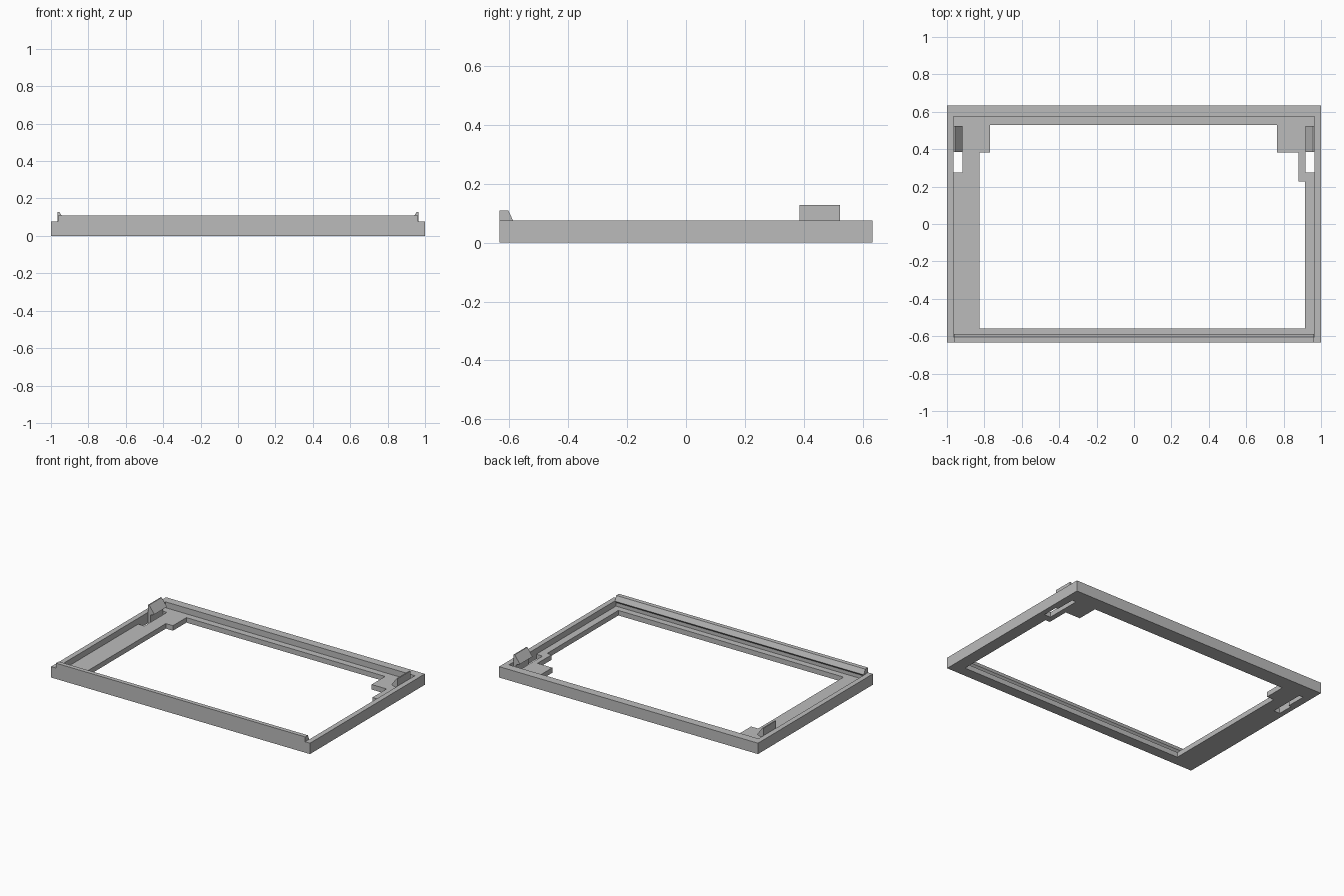
import bpy, bmesh
from mathutils import Vector

cube = bpy.data.objects.get("Cube")
if cube:
    bpy.data.objects.remove(cube, do_unlink=True)

grey = bpy.data.materials.new("plain_grey")
grey.use_nodes = True
grey.diffuse_color = (0.5, 0.5, 0.5, 1)
grey.node_tree.nodes["Principled BSDF"].inputs["Base Color"].default_value = grey.diffuse_color

X, Y, RIM_Z, PLATE_Z = 1.0, 0.634, 0.076, 0.035
WALL_X, WALL_FRONT, WALL_BACK = 0.964, -0.604, 0.576


def prism(name, points, offset):
    """Extrude a closed outline of 3D points by an offset."""
    bm = bmesh.new()
    face = bm.faces.new([bm.verts.new(p) for p in points])
    new = bmesh.ops.extrude_face_region(bm, geom=[face])["geom"]
    bmesh.ops.translate(bm, vec=Vector(offset),
                        verts=[g for g in new if isinstance(g, bmesh.types.BMVert)])
    bmesh.ops.recalc_face_normals(bm, faces=bm.faces)
    mesh = bpy.data.meshes.new(name)
    bm.to_mesh(mesh)
    bm.free()
    mesh.materials.append(grey)
    obj = bpy.data.objects.new(name, mesh)
    bpy.context.collection.objects.link(obj)
    return obj


def box(name, x0, x1, y0, y1, z0, z1):
    outline = [(x0, y0, z0), (x1, y0, z0), (x1, y1, z0), (x0, y1, z0)]
    return prism(name, outline, (0, 0, z1 - z0))


def cut(obj, cutter):
    """Subtract a cutter, bake the result and discard the cutter."""
    mod = obj.modifiers.new("cut", "BOOLEAN")
    mod.operation, mod.solver, mod.object = "DIFFERENCE", "EXACT", cutter
    cutter.hide_render = True
    graph = bpy.context.evaluated_depsgraph_get()
    mesh = bpy.data.meshes.new_from_object(obj.evaluated_get(graph))
    obj.modifiers.clear()
    obj.data = mesh
    bpy.data.objects.remove(cutter, do_unlink=True)


# Tray: outer block with a recessed pocket
frame = box("bezel_frame", -X, X, -Y, Y, 0, RIM_Z)
cut(frame, box("pocket_cutter", -WALL_X, WALL_X, WALL_FRONT, WALL_BACK, PLATE_Z, 0.2))

# Stepped window through the floor plate
window = [(-0.825, -0.56), (0.915, -0.56), (0.915, 0.226), (0.88, 0.226), (0.88, 0.382),
          (0.765, 0.382), (0.765, 0.53), (-0.77, 0.53), (-0.77, 0.382), (-0.825, 0.382)]
cut(frame, prism("window_cutter", [(x, y, -0.1) for x, y in window], (0, 0, 0.3)))

# Slots beside the snap clips
for side in (-1, 1):
    a, b = sorted((side * 0.916, side * WALL_X))
    cut(frame, box("slot_cutter", a, b, 0.275, 0.524, -0.1, 0.06))

# Front lip with an overhanging snap edge
lip = [(-Y, RIM_Z), (-Y, 0.11), (WALL_FRONT, 0.11), (-0.588, RIM_Z),
       (WALL_FRONT, 0.06), (WALL_FRONT, RIM_Z)]
prism("front_lip", [(-0.962, y, z) for y, z in lip], (1.924, 0, 0))

# Wedge-headed snap clips on both sides
clip = [(0.964, 0), (0.964, 0.128), (0.956, 0.128), (0.916, 0.073), (0.946, 0.06), (0.946, 0)]
for side, label in ((1, "left"), (-1, "right")):
    prism(label + "_snap_clip", [(side * x, 0.385, z) for x, z in clip], (0, 0.139, 0))
